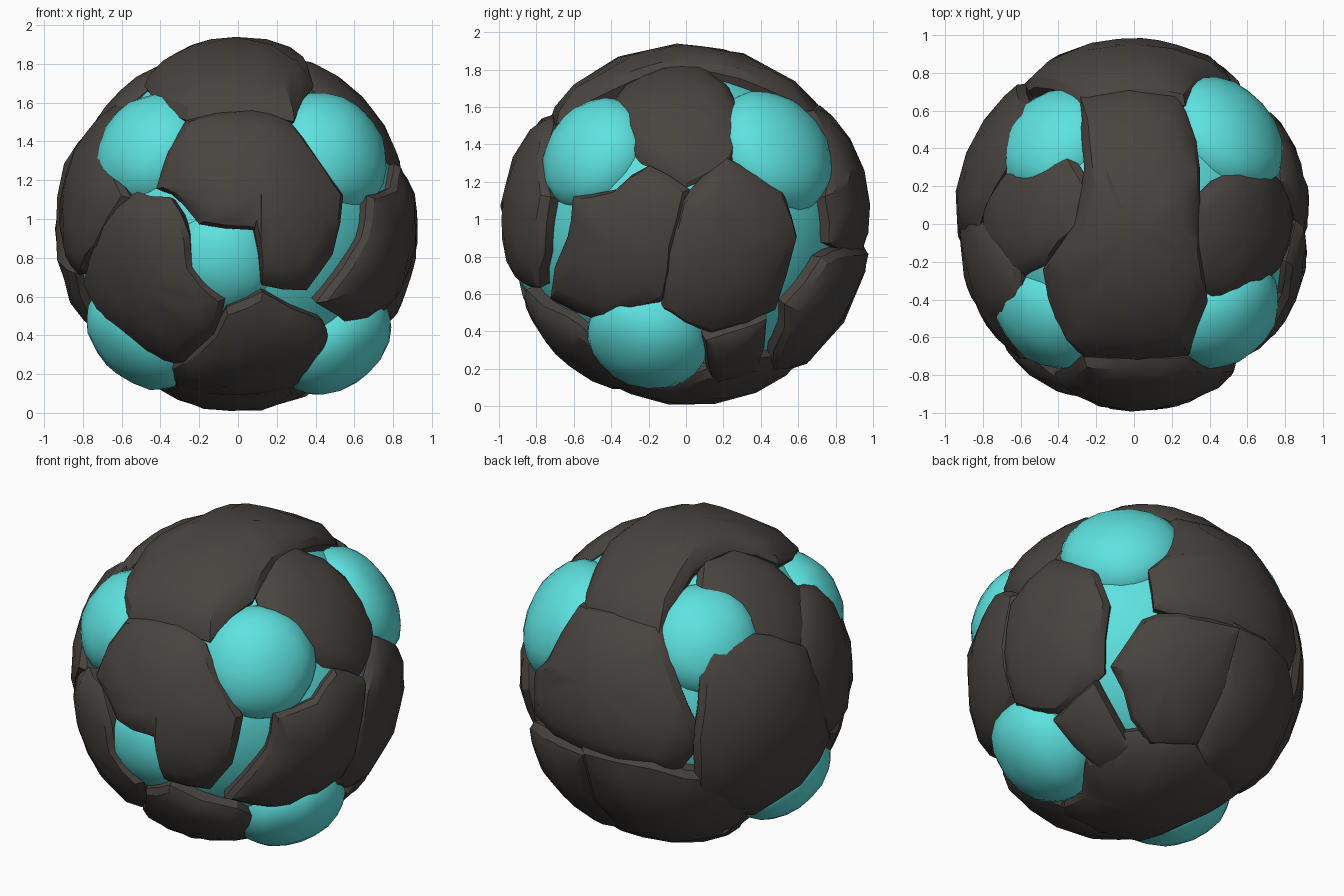
import bpy, bmesh, math, random
from mathutils import Vector

random.seed(4)
if "Cube" in bpy.data.objects:
    bpy.data.objects.remove(bpy.data.objects["Cube"], do_unlink=True)

MID = Vector((0, 0, 0.97))
SIZE = Vector((0.94, 1.0, 0.97))
GROW = 1.05
# each side: outline axes, depth axis, sign of depth
SIDES = {"front": (0, 2, 1, -1), "back": (0, 2, 1, 1), "right": (1, 2, 0, 1),
         "left": (1, 2, 0, -1), "top": (0, 1, 2, 1), "bottom": (0, 1, 2, -1)}


def material(name, colour):
    mat = bpy.data.materials.new(name)
    mat.use_nodes = True
    mat.diffuse_color = (*colour, 1)
    shader = mat.node_tree.nodes["Principled BSDF"]
    shader.inputs["Base Color"].default_value = (*colour, 1)
    shader.inputs["Roughness"].default_value = 0.8
    return mat


ROCK = material("dark_rock", (0.065, 0.057, 0.05))
CORE = material("glowing_cyan", (0.11, 0.76, 0.74))


def finish(name, bm, mat, angle):
    bmesh.ops.recalc_face_normals(bm, faces=bm.faces)
    mesh = bpy.data.meshes.new(name)
    bm.to_mesh(mesh)
    bm.free()
    mesh.materials.append(mat)
    obj = bpy.data.objects.new(name, mesh)
    bpy.context.collection.objects.link(obj)
    bpy.ops.object.select_all(action="DESELECT")
    obj.select_set(True)
    bpy.context.view_layer.objects.active = obj
    bpy.ops.object.shade_smooth_by_angle(angle=math.radians(angle))


def lift(side, point):
    """Unit direction of an outline point projected onto the boulder."""
    a, b, depth, sign = SIDES[side]
    d = Vector((0, 0, 0))
    d[a] = (point[0] - MID[a]) / SIZE[a]
    d[b] = (point[1] - MID[b]) / SIZE[b]
    if d.length > 0.98:
        d *= 0.98 / d.length
    d[depth] = sign * math.sqrt(1 - d.length_squared)
    return d


def place(d, k):
    d = d.normalized() * k
    return MID + Vector(x * s for x, s in zip(d, SIZE))


def jitter(amount):
    return Vector(random.uniform(-amount, amount) for _ in range(3))


def plate(name, side, outline, height=1.0):
    """Curved rock slab: rings from its middle to its rim, then a wall inward."""
    corners = [lift(side, p) for p in outline]
    middle = sum(corners, Vector()).normalized()
    corners = [middle.lerp(p, GROW) for p in corners]
    rim = []
    for i, p in enumerate(corners):
        q = corners[(i + 1) % len(corners)]
        rim += [p, (p + q) / 2 + jitter(0.018)]
    bm = bmesh.new()
    hub = bm.verts.new(place(middle, height))
    rings = []
    for t, k, rough in ((0.4, 1, 0.012), (0.72, 0.995, 0.018),
                        (0.91, 0.975, 0.018), (1, 0.94, 0.012), (0.98, 0.78, 0)):
        rings.append([bm.verts.new(place(middle.lerp(d, t),
                      k * height - random.uniform(0, rough))) for d in rim])
    count = len(rim)
    for i in range(count):
        j = (i + 1) % count
        bm.faces.new((hub, rings[0][i], rings[0][j]))
        for inner, outer in zip(rings, rings[1:]):
            bm.faces.new((inner[i], outer[i], outer[j], inner[j]))
    bm.faces.new(rings[-1])
    finish(name, bm, ROCK, 28)


def bulge(name, direction, reach, radius, depth=0.24):
    """Flattened faceted dome whose tip lies at reach from the middle."""
    out = Vector(direction).normalized()
    turn = out.to_track_quat("Z", "Y")
    bm = bmesh.new()
    bmesh.ops.create_icosphere(bm, subdivisions=3, radius=1)
    for v in bm.verts:
        local = Vector((v.co.x * radius, v.co.y * radius, v.co.z * depth))
        v.co = MID + out * (reach - depth) + turn @ local + jitter(0.005)
    finish(name, bm, CORE, 22)


# Cyan core and the domes pushing out between the rocks
core = bmesh.new()
bmesh.ops.create_icosphere(core, subdivisions=4, radius=0.86)
bmesh.ops.translate(core, verts=core.verts, vec=MID)
finish("core", core, CORE, 30)
bulge("upper_front_bulge_left", (0.47, -0.47, 0.37), 1.0, 0.33)
bulge("upper_front_bulge_right", (-0.44, -0.48, 0.38), 0.99, 0.32)
bulge("upper_back_bulge_left", (0.47, 0.46, 0.38), 1.0, 0.36)
bulge("upper_back_bulge_right", (-0.43, 0.43, 0.49), 0.98, 0.33)
bulge("lower_bulge_left", (0.49, -0.2, -0.59), 1.04, 0.33)
bulge("lower_bulge_right", (-0.48, -0.23, -0.56), 1.02, 0.33)
bulge("front_bulge", (-0.08, -0.66, -0.17), 0.95, 0.3)

# Rocks on the front
plate("front_rock", "front", [(-.43, 1.17), (-.27, 1.53), (.08, 1.58), (.28, 1.52),
      (.42, 1.34), (.56, 1.13), (.51, .82), (.37, .63), (.13, .66), (.09, .95),
      (-.2, .98), (-.28, 1.08)])
plate("lower_right_front_rock", "front", [(-.73, .98), (-.56, 1.13), (-.38, 1.1),
      (-.28, .9), (-.26, .74), (-.09, .56), (-.14, .38), (-.28, .22), (-.46, .25),
      (-.72, .46), (-.83, .66)])
plate("bottom_front_rock", "front", [(-.06, .5), (.13, .58), (.45, .43), (.48, .33),
      (.3, .1), (.0, .05), (-.33, .1), (-.36, .2), (-.2, .3)])
# Rocks on the top
plate("crown_rock", "top", [(-.3, .71), (.23, .72), (.34, .45), (.36, .15), (.36, -.15),
      (.4, -.42), (.3, -.72), (-.27, -.73), (-.44, -.53), (-.5, -.25), (-.32, .0),
      (-.27, .3)])
plate("upper_side_rock", "top", [(-.7, .32), (-.4, .46), (-.27, .22), (-.32, -.02),
      (-.5, -.22), (-.68, -.32), (-.86, -.15), (-.86, .2)], 0.965)
# Rocks on the model's left
plate("upper_left_rock", "right", [(-.47, 1.58), (-.36, 1.78), (-.15, 1.88), (.1, 1.88),
      (.24, 1.78), (.33, 1.5), (.25, 1.31), (0, 1.19), (-.26, 1.35)], 0.965)
plate("left_front_rock", "right", [(-.63, 1.12), (-.4, 1.16), (-.22, 1.29), (0, 1.16),
      (-.08, .85), (-.12, .56), (-.45, .42), (-.76, .55), (-.67, .9)])
plate("left_back_rock", "right", [(-.02, 1.1), (.24, 1.33), (.54, 1.15), (.62, .9),
      (.5, .5), (.15, .37), (-.12, .5), (-.1, .8)])
plate("lower_left_rock", "right", [(.1, .34), (.3, .4), (.45, .46), (.39, .15),
      (.15, .09)])
# Rocks on the model's right
plate("right_front_rock", "left", [(-.58, .85), (-.75, 1.12), (-.57, 1.33), (-.5, 1.53),
      (-.24, 1.62), (.0, 1.42), (.05, 1.05), (-.1, .75), (-.38, .72)])
plate("right_back_rock", "left", [(-.08, .95), (.0, 1.35), (.22, 1.48), (.42, 1.54),
      (.59, 1.53), (.68, 1.32), (.76, 1.0), (.7, .6), (.27, .33), (-.02, .45),
      (-.2, .72)], 1.02)
# Rocks on the back
plate("back_rock", "back", [(-.45, 1.36), (-.28, 1.61), (.0, 1.64), (.28, 1.61),
      (.42, 1.27), (.53, 1.14), (.51, .88), (.1, .82), (-.5, .78), (-.62, 1.0)])
plate("lower_back_left_rock", "back", [(.02, .83), (.4, .82), (.57, .77), (.64, .52),
      (.44, .27), (.28, .17), (.02, .2)], 1.015)
plate("lower_back_right_rock", "back", [(.05, .84), (-.4, .82), (-.68, .72), (-.7, .42),
      (-.5, .2), (-.2, .13), (.06, .2)], 1.015)
# Rock underneath
plate("bottom_rock", "bottom", [(-.35, -.4), (.25, -.45), (.3, -.1), (.46, .12),
      (.42, .4), (.1, .65), (-.3, .6), (-.6, .3), (-.4, .0)])
